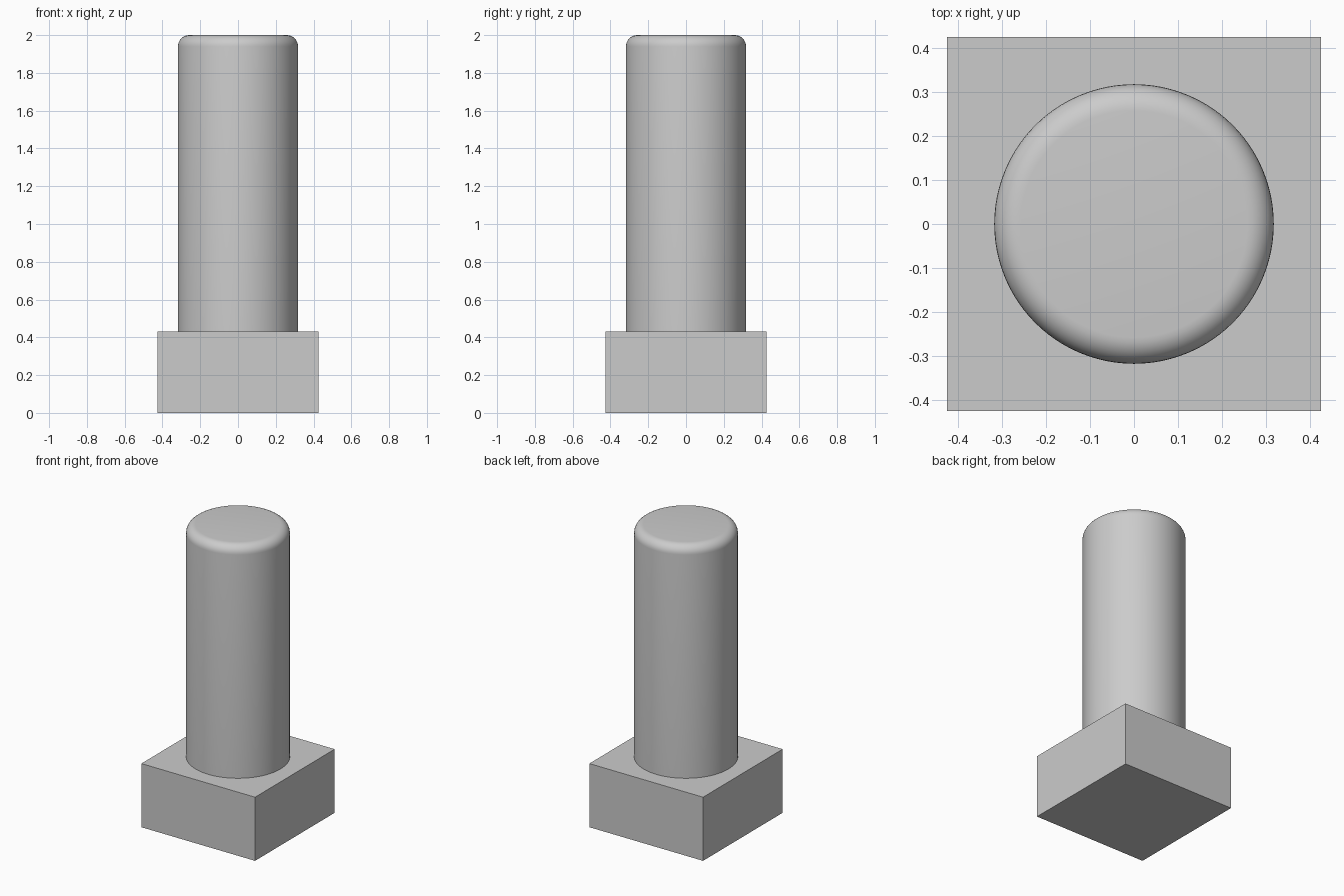
import bpy
import bmesh
from math import radians

if "Cube" in bpy.data.objects:
    bpy.data.objects.remove(bpy.data.objects["Cube"], do_unlink=True)

BASE_WIDTH, BASE_HEIGHT = 0.85, 0.43
SHANK_RADIUS, TOTAL_HEIGHT, EDGE_ROUND = 0.318, 2.0, 0.06

grey = bpy.data.materials.new("plain grey")
grey.use_nodes = True
colour = (0.6, 0.6, 0.6, 1)
grey.diffuse_color = colour
grey.node_tree.nodes["Principled BSDF"].inputs["Base Color"].default_value = colour


def finish(name):
    obj = bpy.context.object
    obj.name = obj.data.name = name
    obj.data.materials.append(grey)
    return obj


# Square head the bolt stands on
bpy.ops.mesh.primitive_cube_add(size=1, location=(0, 0, BASE_HEIGHT / 2))
head = finish("square_head")
head.scale = (BASE_WIDTH, BASE_WIDTH, BASE_HEIGHT)
bpy.ops.object.transform_apply(location=False, rotation=False, scale=True)

# Round shank rising from the head
length = TOTAL_HEIGHT - BASE_HEIGHT
bpy.ops.mesh.primitive_cylinder_add(vertices=96, radius=SHANK_RADIUS, depth=length,
                                    location=(0, 0, BASE_HEIGHT + length / 2))
shank = finish("round_shank")

# Rounded rim at the free end
bm = bmesh.new()
bm.from_mesh(shank.data)
rim = [e for e in bm.edges if all(v.co.z > 0 for v in e.verts)]
bmesh.ops.bevel(bm, geom=rim, offset=EDGE_ROUND, segments=8, profile=0.5, affect='EDGES')
bm.to_mesh(shank.data)
bm.free()
bpy.ops.object.shade_smooth_by_angle(angle=radians(30))
